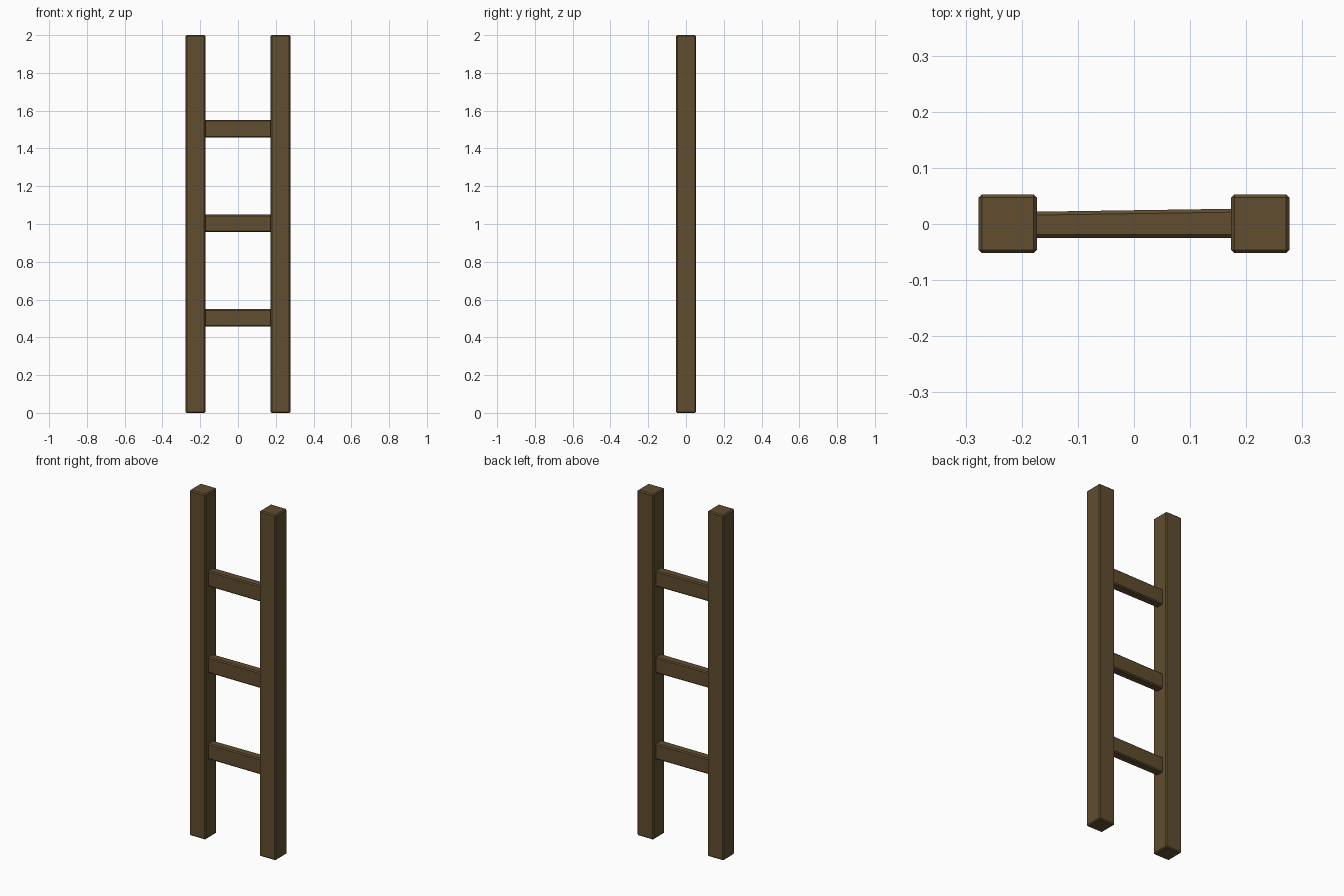
import bpy
import bmesh

cube = bpy.data.objects.get("Cube")
if cube:
    bpy.data.objects.remove(cube, do_unlink=True)

wood = bpy.data.materials.new("dark_brown_wood")
wood.use_nodes = True
color = (0.115, 0.074, 0.028, 1)
wood.diffuse_color = color
bsdf = wood.node_tree.nodes["Principled BSDF"]
bsdf.inputs["Base Color"].default_value = color
bsdf.inputs["Roughness"].default_value = 0.8


def beam(name, low, high, bevel, back_slope=0.0):
    """Chamfered box between two corners; back_slope skews its rear face along x."""
    bm = bmesh.new()
    bmesh.ops.create_cube(bm, size=1)
    for v in bm.verts:
        v.co = [low[i] if v.co[i] < 0 else high[i] for i in range(3)]
        if v.co.y > 0:
            v.co.y += back_slope * v.co.x
    bmesh.ops.bevel(bm, geom=bm.edges[:], offset=bevel, segments=1,
                    affect='EDGES', profile=0.5)
    bmesh.ops.recalc_face_normals(bm, faces=bm.faces[:])
    mesh = bpy.data.meshes.new(name)
    bm.to_mesh(mesh)
    bm.free()
    mesh.materials.append(wood)
    obj = bpy.data.objects.new(name, mesh)
    bpy.context.collection.objects.link(obj)
    return obj


# Upright rails
for side, x in (("right", -0.225), ("left", 0.225)):
    beam(side + "_rail", (x - 0.052, -0.052, 0), (x + 0.052, 0.053, 2), 0.006)

# Rungs, slightly thicker toward the left rail, ends sunk into the rails
for label, z in (("lower", 0.503), ("middle", 1.003), ("upper", 1.504)):
    beam(label + "_rung", (-0.2, -0.025, z - 0.046), (0.2, 0.0245, z + 0.046),
         0.006, back_slope=0.015)
